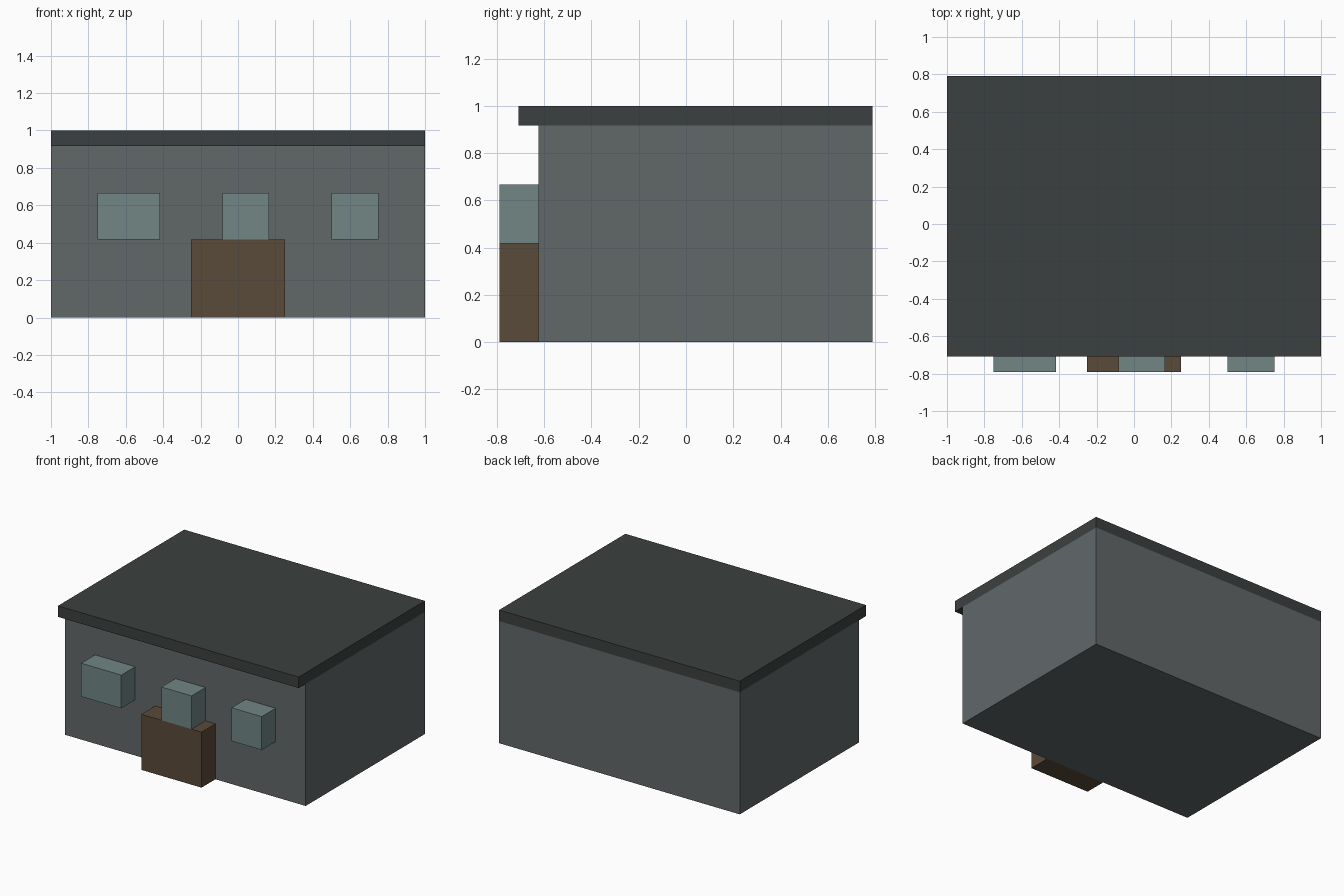
import bpy

cube = bpy.data.objects.get("Cube")
if cube:
    bpy.data.objects.remove(cube, do_unlink=True)


def material(name, rgb):
    mat = bpy.data.materials.new(name)
    mat.use_nodes = True
    color = (*rgb, 1.0)
    mat.diffuse_color = color
    bsdf = next(n for n in mat.node_tree.nodes if n.type == 'BSDF_PRINCIPLED')
    bsdf.inputs["Base Color"].default_value = color
    return mat


def box(name, x, y, z, mat):
    """Box spanning the given (min, max) ranges."""
    spans = (x, y, z)
    bpy.ops.mesh.primitive_cube_add(size=1, location=[(a + b) / 2 for a, b in spans])
    obj = bpy.context.object
    obj.name = name
    obj.scale = [b - a for a, b in spans]
    bpy.ops.object.transform_apply(location=False, rotation=False, scale=True)
    obj.data.materials.append(mat)
    return obj


wall_grey = material("wall grey", (0.119, 0.136, 0.141))
roof_grey = material("dark roof grey", (0.044, 0.051, 0.050))
glass = material("pale teal glass", (0.165, 0.238, 0.235))
wood = material("brown wood", (0.102, 0.069, 0.042))

# Proportions
BACK, WALL, EAVE, FRONT = 0.79, -0.625, -0.708, -0.79
SILL, WINDOW_TOP, WALL_TOP = 0.417, 0.667, 0.917

# Main block and flat roof with a front overhang
box("walls", (-1, 1), (WALL, BACK), (0, WALL_TOP), wall_grey)
box("roof", (-1, 1), (EAVE, BACK), (WALL_TOP, 1), roof_grey)

# Projecting entrance
box("door", (-0.25, 0.25), (FRONT, WALL), (0, SILL), wood)

# Projecting windows
for side, x in (("right", (-0.75, -0.417)),
                ("middle", (-0.083, 0.167)),
                ("left", (0.5, 0.75))):
    box(side + "_window", x, (FRONT, WALL), (SILL, WINDOW_TOP), glass)
